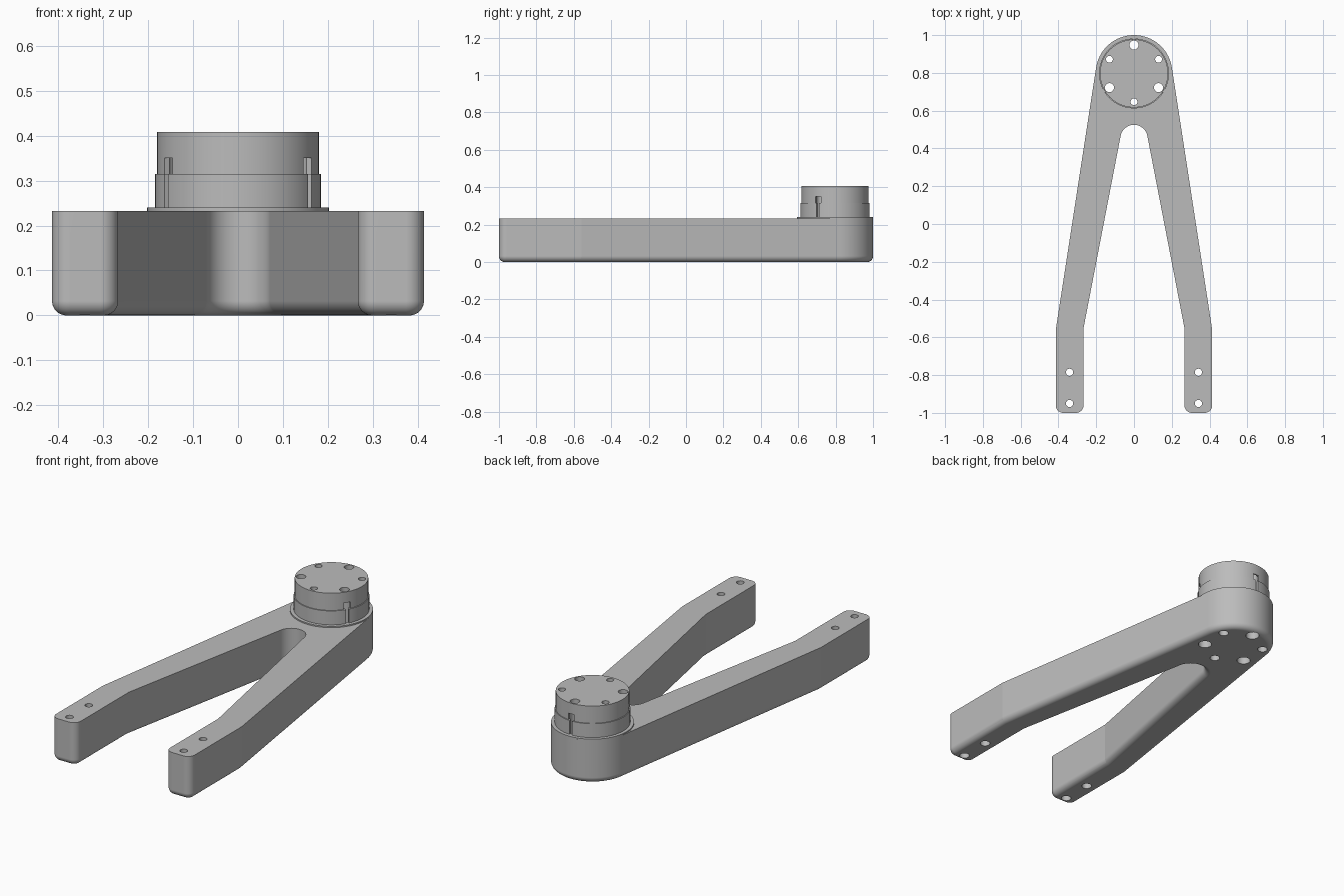
import bpy, bmesh
from math import cos, sin, radians, pi
from mathutils import Matrix, Vector

cube = bpy.data.objects.get("Cube")
if cube:
    bpy.data.objects.remove(cube, do_unlink=True)

HUB = Vector((0, 0.797, 0))   # hub axis
TOP = 0.233                   # top of the fork

grey = bpy.data.materials.new("light grey")
grey.use_nodes = True
grey.diffuse_color = (0.5, 0.5, 0.5, 1)
grey.node_tree.nodes["Principled BSDF"].inputs["Base Color"].default_value = (0.5, 0.5, 0.5, 1)


def finish(bm, name):
    bmesh.ops.recalc_face_normals(bm, faces=bm.faces)
    mesh = bpy.data.meshes.new(name)
    bm.to_mesh(mesh)
    bm.free()
    mesh.materials.append(grey)
    obj = bpy.data.objects.new(name, mesh)
    bpy.context.collection.objects.link(obj)
    return obj


def arc(cx, cy, r, start, end, n):
    angles = [radians(start + (end - start) * i / n) for i in range(n + 1)]
    return [(cx + r * cos(a), cy + r * sin(a)) for a in angles]


def prism(bm, points, depth):
    """Extrude a closed outline of 3D points along a vector."""
    face = bm.faces.new([bm.verts.new(p) for p in points])
    ext = bmesh.ops.extrude_face_region(bm, geom=[face])["geom"]
    bmesh.ops.translate(bm, vec=depth, verts=[v for v in ext if isinstance(v, bmesh.types.BMVert)])


def lathe(bm, profile, centre, sides):
    """Stack rings of (radius, height) about a vertical axis and cap the ends."""
    rings = []
    for r, z in profile:
        rings.append([bm.verts.new((centre[0] + r * cos(2 * pi * i / sides),
                                    centre[1] + r * sin(2 * pi * i / sides), z))
                      for i in range(sides)])
    for a, b in zip(rings, rings[1:]):
        for i in range(sides):
            j = (i + 1) % sides
            bm.faces.new((a[i], a[j], b[j], b[i]))
    bm.faces.new(rings[0][::-1])
    bm.faces.new(rings[-1])


def cut(obj, cutter):
    mod = obj.modifiers.new("cut", 'BOOLEAN')
    mod.operation, mod.solver, mod.object = 'DIFFERENCE', 'EXACT', cutter
    bpy.context.view_layer.objects.active = obj
    bpy.ops.object.modifier_apply(modifier=mod.name)


# Fork: mirrored outline, extruded, with a rounded underside
c = 0.04
half = arc(0, 0.453, 0.072, 90, 11, 16)
half += [(0.267, -0.55)]
half += arc(0.267 + c, c - 1, c, 180, 270, 16)
half += arc(0.414 - c, c - 1, c, 270, 360, 16)
half += [(0.414, -0.56)]
half += arc(0, HUB.y, 0.203, 8.74, 90, 24)
outline = half + [(-x, y) for x, y in half[-2:0:-1]]
bm = bmesh.new()
prism(bm, [(x, y, 0) for x, y in outline], (0, 0, TOP))
rim = [e for e in bm.edges if all(v.co.z < 0.001 for v in e.verts)]
bmesh.ops.bevel(bm, geom=rim, offset=0.032, segments=14, profile=0.5,
                affect='EDGES', clamp_overlap=False)
fork = finish(bm, "fork_body")

# Hub: flange, collar and upper drum
bm = bmesh.new()
lathe(bm, [(0.203, TOP), (0.203, 0.24), (0.185, 0.24), (0.185, 0.315),
           (0.18, 0.315), (0.18, 0.408)], HUB, 96)
hub = finish(bm, "hub")

# Screw holes, wider from below
bm = bmesh.new()


def screw_hole(x, y, r, wide, step):
    lathe(bm, [(wide, -0.1), (wide, step), (r, step), (r, 0.6)], (x, y), 64)


for i in range(6):
    a = radians(90 + 60 * i)
    r, wide = ((0.024, 0.034), (0.018, 0.025))[i % 2]
    screw_hole(0.15 * cos(a), HUB.y + 0.15 * sin(a), r, wide, 0.12)
for side in (-1, 1):
    for y in (-0.95, -0.785):
        screw_hole(side * 0.341, y, 0.019, 0.025, 0.12)
holes = finish(bm, "hole_cutter")
cut(fork, holes)
cut(hub, holes)

# Three T-shaped slots around the hub
bm = bmesh.new()
tee = [(-0.008, 0.24), (0.008, 0.24), (0.008, 0.315), (0.018, 0.315),
       (0.018, 0.35), (-0.018, 0.35), (-0.018, 0.315), (-0.008, 0.315)]
for angle in (90, 210, 330):
    turn = Matrix.Translation(HUB) @ Matrix.Rotation(radians(angle), 4, 'Z')
    pts = [turn @ Vector((0.166, t, z)) for t, z in tee]
    prism(bm, pts, turn.to_3x3() @ Vector((0.08, 0, 0)))
slots = finish(bm, "slot_cutter")
cut(hub, slots)

for helper in (holes, slots):
    bpy.data.objects.remove(helper, do_unlink=True)

# Smooth curved walls, crisp bends
for obj in (fork, hub):
    bpy.ops.object.select_all(action='DESELECT')
    obj.select_set(True)
    bpy.context.view_layer.objects.active = obj
    bpy.ops.object.shade_smooth_by_angle(angle=radians(7.5))
    mod = obj.modifiers.new("even shading", 'WEIGHTED_NORMAL')
    mod.keep_sharp = True
